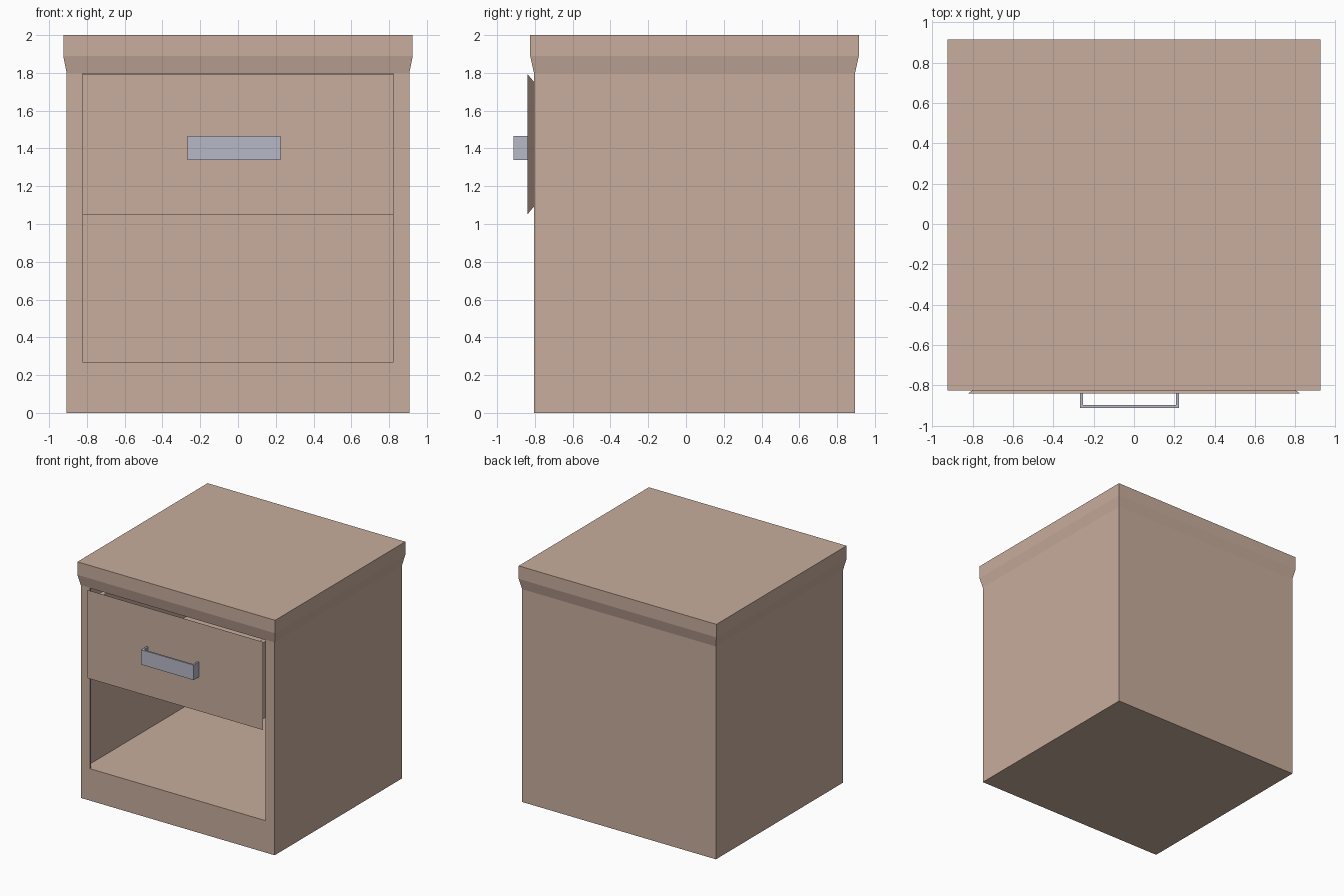
import bpy, bmesh

if "Cube" in bpy.data.objects:
    bpy.data.objects.remove(bpy.data.objects["Cube"])


def material(name, rgb):
    m = bpy.data.materials.new(name)
    m.diffuse_color = (*rgb, 1)
    m.use_nodes = True
    m.node_tree.nodes["Principled BSDF"].inputs["Base Color"].default_value = m.diffuse_color
    return m


wood = material("warm_wood", (0.578, 0.418, 0.337))
metal = material("grey_metal", (0.47, 0.48, 0.57))


def loft(name, rings, mat):
    """Skin a row of equal-length point rings and cap both ends."""
    bm = bmesh.new()
    rows = [[bm.verts.new(p) for p in ring] for ring in rings]
    n = len(rows[0])
    for a, b in zip(rows, rows[1:]):
        for i in range(n):
            j = (i + 1) % n
            bm.faces.new((a[i], a[j], b[j], b[i]))
    bm.faces.new(rows[0][::-1])
    bm.faces.new(rows[-1])
    bmesh.ops.recalc_face_normals(bm, faces=bm.faces)
    me = bpy.data.meshes.new(name)
    bm.to_mesh(me)
    bm.free()
    me.materials.append(mat)
    ob = bpy.data.objects.new(name, me)
    bpy.context.collection.objects.link(ob)
    return ob


def flat(z, x, y0, y1):
    """Horizontal rectangle, symmetric in x."""
    return [(-x, y0, z), (x, y0, z), (x, y1, z), (-x, y1, z)]


def upright(y, x, z0, z1):
    """Rectangle facing the front, symmetric in x."""
    return [(-x, y, z0), (x, y, z0), (x, y, z1), (-x, y, z1)]


# Cabinet body with flared top
cabinet = loft("cabinet", [
    flat(0, 0.907, -0.805, 0.895),
    flat(1.80, 0.907, -0.805, 0.895),
    flat(1.89, 0.925, -0.825, 0.915),
    flat(2.00, 0.925, -0.825, 0.915)], wood)

# Hollow interior: front opening, then a slightly wider cavity
cutter = loft("interior_cutter", [
    upright(-0.90, 0.822, 0.27, 1.797),
    upright(-0.79, 0.822, 0.27, 1.797),
    upright(-0.79, 0.875, 0.266, 1.802),
    upright(0.865, 0.875, 0.266, 1.802)], wood)
cutter.hide_render = True
cutter.hide_viewport = True
cutter.display_type = 'WIRE'
cut = cabinet.modifiers.new("hollow", 'BOOLEAN')
cut.operation = 'DIFFERENCE'
cut.solver = 'EXACT'
cut.object = cutter

# Drawer front, narrowing toward the back
loft("drawer_front", [
    upright(-0.84, 0.822, 1.05, 1.795),
    upright(-0.803, 0.772, 1.095, 1.75)], wood)

# Open drawer box behind the front
loft("drawer_box", [
    flat(1.10, 0.77, -0.803, 0.80),
    flat(1.745, 0.77, -0.803, 0.80),
    flat(1.745, 0.73, -0.78, 0.76),
    flat(1.14, 0.73, -0.78, 0.76)], wood)

# U-shaped handle, open at top and bottom
u = [(-0.267, -0.84), (-0.267, -0.913), (0.224, -0.913), (0.224, -0.84),
     (0.209, -0.84), (0.209, -0.898), (-0.252, -0.898), (-0.252, -0.84)]
loft("handle", [[(x, y, z) for x, y in u] for z in (1.34, 1.466)], metal)
